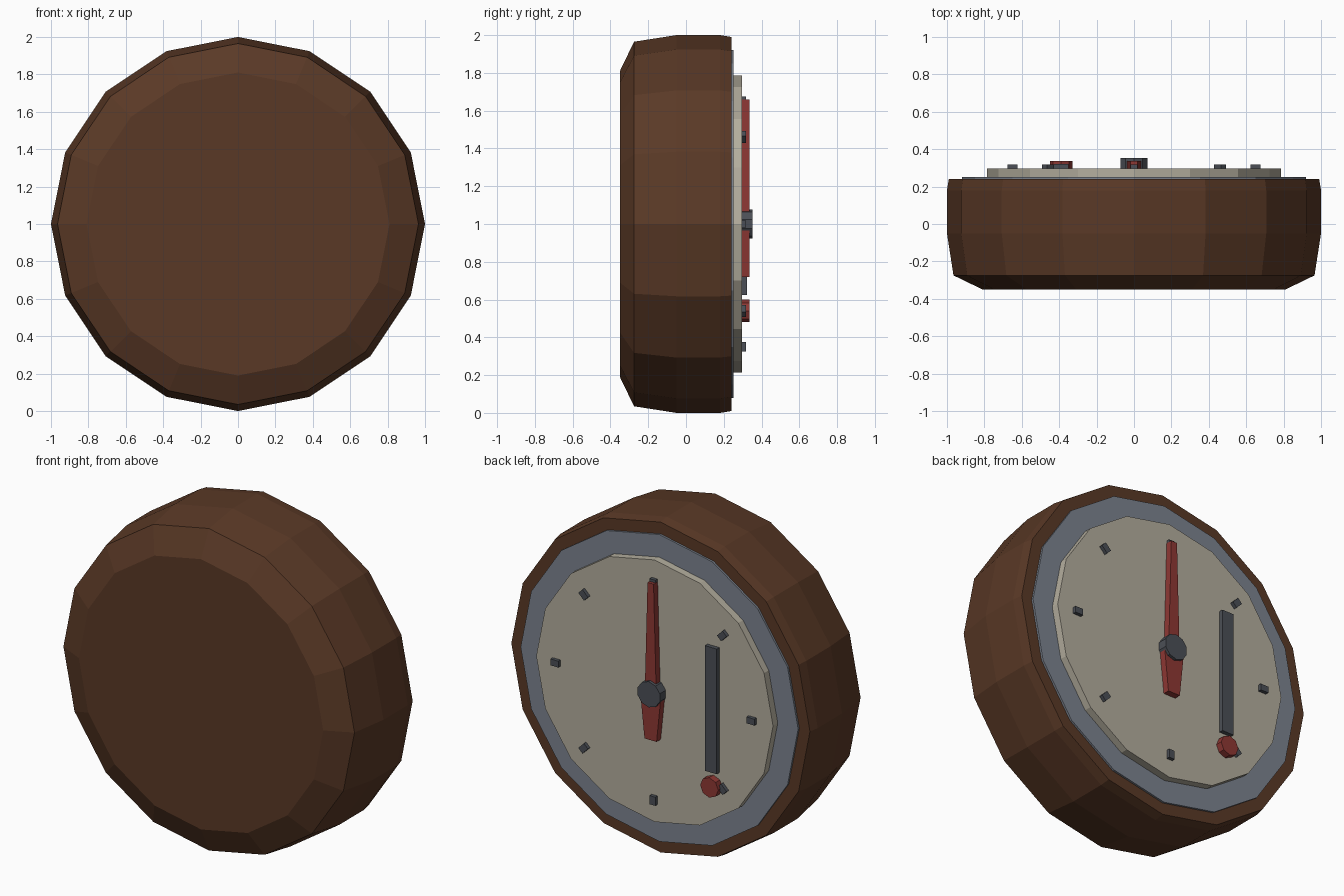
import bpy, bmesh, math
from mathutils import Matrix

if "Cube" in bpy.data.objects:
    bpy.data.objects.remove(bpy.data.objects["Cube"])


def material(name, srgb):
    m = bpy.data.materials.new(name)
    lin = [((c / 255 + 0.055) / 1.055) ** 2.4 for c in srgb]
    m.diffuse_color = (*lin, 1)
    m.use_nodes = True
    m.node_tree.nodes["Principled BSDF"].inputs["Base Color"].default_value = m.diffuse_color
    return m


BROWN = material("brown wood", (90, 57, 38))
STEEL = material("blue grey metal", (124, 131, 143))
CREAM = material("cream dial", (180, 174, 158))
DARK = material("dark grey", (75, 79, 86))
RED = material("red", (142, 56, 52))


def finish(bm, name, mat):
    bmesh.ops.recalc_face_normals(bm, faces=bm.faces)
    me = bpy.data.meshes.new(name)
    bm.to_mesh(me)
    bm.free()
    me.materials.append(mat)
    ob = bpy.data.objects.new(name, me)
    bpy.context.collection.objects.link(ob)
    return ob


def lathe(name, profile, sides, mat, x=0, z=1):
    """Capped solid turned around the y axis; profile is (y, radius)."""
    bm = bmesh.new()
    rings = []
    for y, r in profile:
        rings.append([bm.verts.new((x + r * math.sin(2 * math.pi * i / sides), y,
                                    z + r * math.cos(2 * math.pi * i / sides)))
                      for i in range(sides)])
    for a, b in zip(rings, rings[1:]):
        for i in range(sides):
            j = (i + 1) % sides
            bm.faces.new((a[i], a[j], b[j], b[i]))
    bm.faces.new(rings[0])
    bm.faces.new(rings[-1])
    return finish(bm, name, mat)


def plate(name, outline, y0, y1, mat, turn=0):
    """Flat outline (x, z about the dial centre) extruded along y."""
    bm = bmesh.new()
    f = bm.faces.new([bm.verts.new((x, y0, z)) for x, z in outline])
    ext = bmesh.ops.extrude_face_region(bm, geom=[f])
    moved = [v for v in ext["geom"] if isinstance(v, bmesh.types.BMVert)]
    if f.is_valid and not any(len(e.link_faces) == 1 for e in f.edges):
        pass
    else:
        bm.faces.new([v for v in f.verts]) if not f.is_valid else None
    bmesh.ops.translate(bm, verts=moved, vec=(0, y1 - y0, 0))
    bmesh.ops.holes_fill(bm, edges=[e for e in bm.edges if e.is_boundary])
    bm.transform(Matrix.Translation((0, 0, 1)) @ Matrix.Rotation(turn, 4, 'Y'))
    return finish(bm, name, mat)


def rect(cx, cz, w, h):
    return [(cx - w / 2, cz - h / 2), (cx + w / 2, cz - h / 2),
            (cx + w / 2, cz + h / 2), (cx - w / 2, cz + h / 2)]


# Housing, metal ring and dial
lathe("housing", [(-0.35, 0.81), (-0.275, 0.965), (-0.05, 1.0), (0.18, 1.0), (0.24, 0.99)], 16, BROWN)
lathe("metal_ring", [(0.23, 0.92), (0.252, 0.92)], 16, STEEL)
lathe("dial", [(0.24, 0.785), (0.297, 0.785)], 16, CREAM)

# Eight tick marks
for i in range(8):
    plate("tick_mark", rect(0, 0.65, 0.038, 0.052), 0.29, 0.318, DARK, i * math.pi / 4)

# Needle with a wider tail, and its hub
half = [(0.02, 0.66), (0.038, 0.0), (0.066, -0.03), (0.04, -0.28)]
plate("needle", half + [(-x, z) for x, z in reversed(half)], 0.29, 0.336, RED)
lathe("needle_hub", [(0.29, 0.077), (0.353, 0.077)], 10, DARK)

# Side bar and the red button under it
plate("side_bar", rect(-0.39, 0.0, 0.078, 0.75), 0.29, 0.322, DARK)
lathe("button", [(0.29, 0.06), (0.337, 0.06)], 8, RED, x=-0.39, z=0.54)
